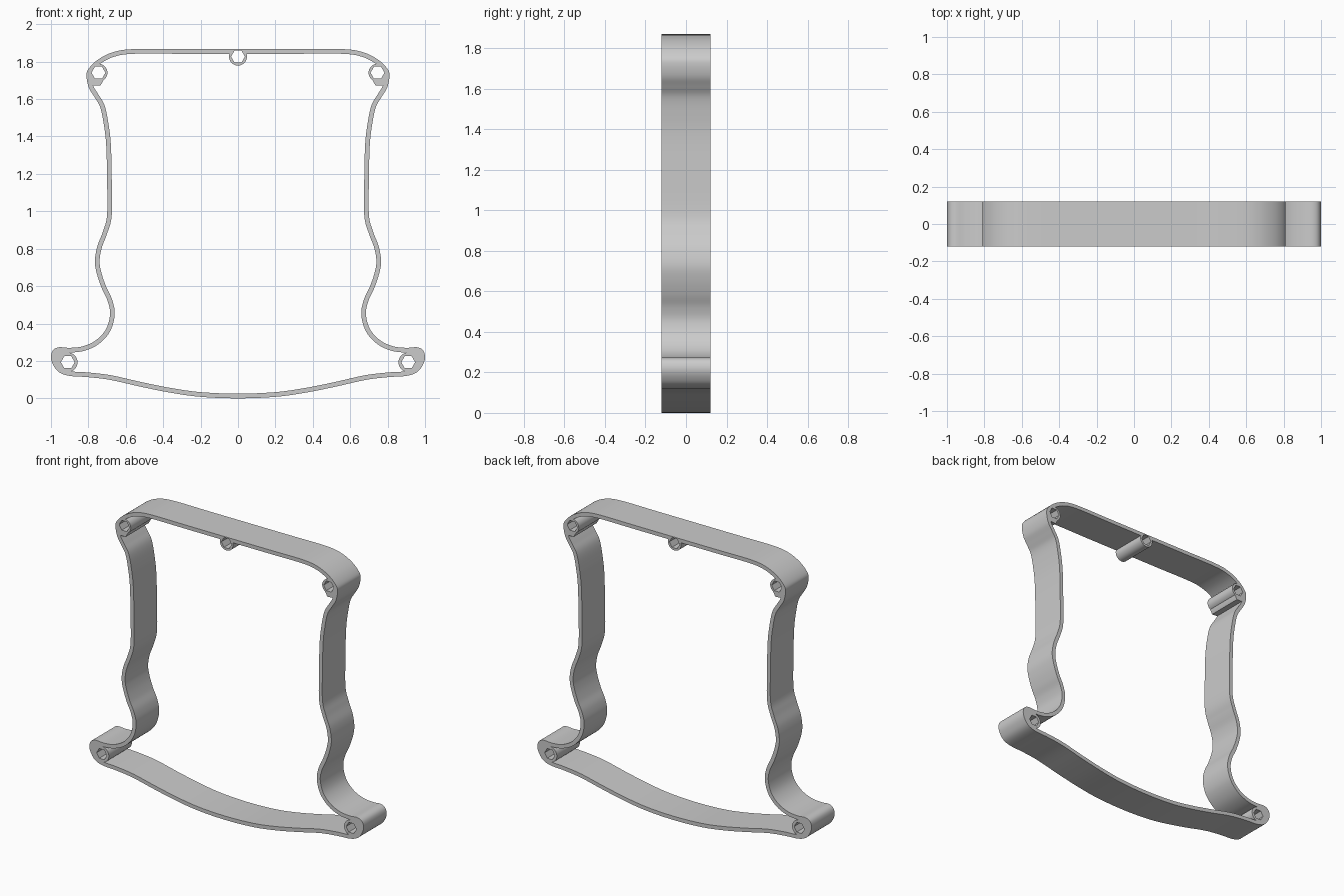
import bpy, bmesh, math
from mathutils import Vector

cube = bpy.data.objects.get("Cube")
if cube:
    bpy.data.objects.remove(cube, do_unlink=True)

HALF_DEPTH = 0.12
WALL = 0.025
TOP = 1.867

grey = bpy.data.materials.new("plain grey")
grey.use_nodes = True
colour = (0.6, 0.6, 0.6, 1)
grey.diffuse_color = colour
grey.node_tree.nodes["Principled BSDF"].inputs["Base Color"].default_value = colour

# Outer profile of the left half, from top centre to bottom centre
half = [(0, TOP), (.3, TOP), (.56, TOP), (.67, 1.85), (.75, 1.81), (.8, 1.76), (.81, 1.72),
        (.797, 1.66), (.767, 1.61), (.738, 1.56), (.72, 1.48), (.705, 1.36), (.7, 1.17),
        (.7, .98), (.723, .89), (.753, .81), (.765, .73), (.753, .66), (.727, .585),
        (.697, .52), (.684, .45), (.706, .37), (.76, .31), (.83, .278), (.9, .27), (.957, .273),
        (.989, .257), (1, .22), (.989, .18), (.957, .14), (.9, .12), (.8, .113),
        (.68, .098), (.52, .062), (.36, .03), (.2, .008), (0, 0)]


def smooth_loop(points, steps=6):
    """Closed Catmull-Rom curve through the points."""
    pts = [Vector(p) for p in points]
    n = len(pts)
    loop = []
    for i in range(n):
        a, b, c, d = (pts[(i + k) % n] for k in (-1, 0, 1, 2))
        for s in range(steps):
            t = s / steps
            loop.append(b + (c - a) * t / 2 + (a * 2 - b * 5 + c * 4 - d) * t * t / 2
                        + (b * 3 - a - c * 3 + d) * t ** 3 / 2)
    return loop


def inset(loop, distance):
    """Offset a clockwise loop towards its inside."""
    result = []
    for i, p in enumerate(loop):
        run = (loop[(i + 1) % len(loop)] - loop[i - 1]).normalized()
        result.append(p + Vector((run.y, -run.x)) * distance)
    return result


def make_object(name, bm):
    bmesh.ops.recalc_face_normals(bm, faces=bm.faces)
    mesh = bpy.data.meshes.new(name)
    bm.to_mesh(mesh)
    bm.free()
    mesh.materials.append(grey)
    obj = bpy.data.objects.new(name, mesh)
    bpy.context.collection.objects.link(obj)
    return obj


def prism(name, points, depth=HALF_DEPTH):
    bm = bmesh.new()
    rings = [[bm.verts.new((p[0], y, p[1])) for p in points] for y in (-depth, depth)]
    for ring in rings:
        bm.faces.new(ring)
    for i in range(len(points)):
        bm.faces.new((rings[0][i - 1], rings[0][i], rings[1][i], rings[1][i - 1]))
    return make_object(name, bm)


def circle(x, z, radius, sides):
    return [(x + radius * math.cos(math.tau * i / sides),
             min(z + radius * math.sin(math.tau * i / sides), TOP)) for i in range(sides)]


def apply_boolean(target, tool, operation):
    mod = target.modifiers.new(operation.lower(), 'BOOLEAN')
    mod.operation = operation
    mod.solver = 'EXACT'
    mod.object = tool
    bpy.context.view_layer.objects.active = target
    bpy.ops.object.modifier_apply(modifier=mod.name)
    bpy.data.objects.remove(tool, do_unlink=True)


# Thin wall following the profile
outer = smooth_loop(half + [(-x, z) for x, z in reversed(half[1:-1])])
inner = inset(outer, WALL)
bm = bmesh.new()
rows = [[bm.verts.new((p.x, y, p.y)) for p in loop]
        for loop, y in ((outer, -HALF_DEPTH), (inner, -HALF_DEPTH),
                        (inner, HALF_DEPTH), (outer, HALF_DEPTH))]
for r in range(4):
    for i in range(len(outer)):
        bm.faces.new((rows[r - 1][i - 1], rows[r - 1][i], rows[r][i], rows[r][i - 1]))
frame = make_object("frame", bm)

# Solid corners, screw bosses and hexagonal holes
middle = inset(outer, WALL / 2)
bosses = [(0, 1.827, .048)]
for side in (1, -1):
    foot = [(p.x, p.y) for p in middle if p.x * side > .9 and p.y < .5]
    apply_boolean(frame, prism("foot_fill", foot), 'UNION')
    web = [(p.x, p.y) for p in middle if p.x * side > 0 and 1.67 < p.y < 1.75]
    if side < 0:
        web.reverse()
    web += [(.735 * side, 1.672), (.72 * side, 1.7), (.72 * side, 1.74)]
    apply_boolean(frame, prism("shoulder_web", web), 'UNION')
    bosses += [(.746 * side, 1.741, .048), (.91 * side, .193, .052)]
for x, z, radius in bosses:
    apply_boolean(frame, prism("boss", circle(x, z, radius, 32)), 'UNION')
for x, z, radius in bosses:
    apply_boolean(frame, prism("hole", circle(x, z, .037, 6), HALF_DEPTH * 2), 'DIFFERENCE')

bpy.ops.object.select_all(action='DESELECT')
frame.select_set(True)
bpy.context.view_layer.objects.active = frame
bpy.ops.object.shade_smooth_by_angle(angle=math.radians(30))
